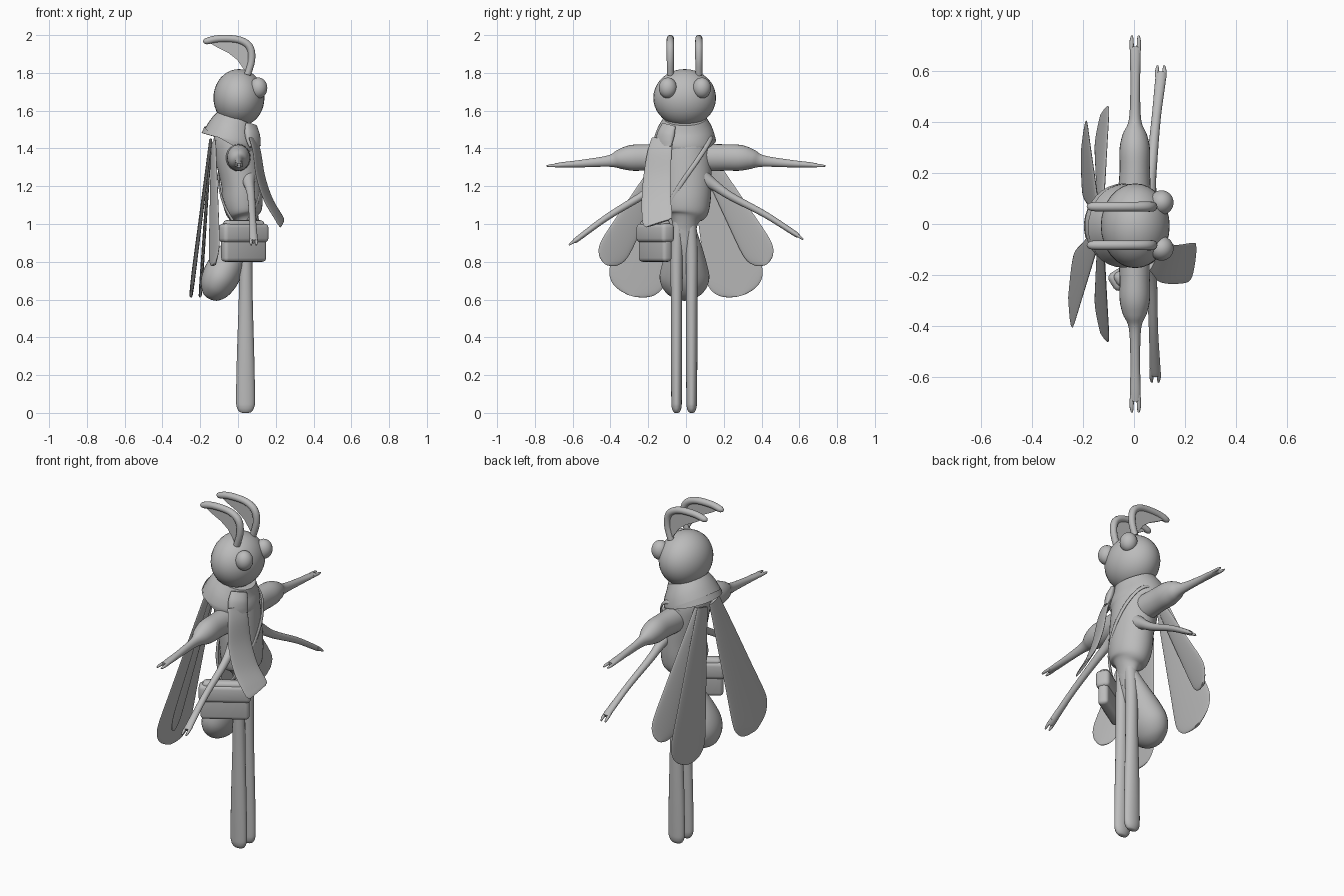
import bpy, bmesh, math
from mathutils import Vector, Matrix

grey = bpy.data.materials.new("plain grey")
grey.diffuse_color = (0.5, 0.5, 0.5, 1)


def finish(name, bm, angle=50):
    bmesh.ops.recalc_face_normals(bm, faces=bm.faces)
    me = bpy.data.meshes.new(name)
    bm.to_mesh(me)
    bm.free()
    me.materials.append(grey)
    ob = bpy.data.objects.new(name, me)
    bpy.context.collection.objects.link(ob)
    bpy.ops.object.select_all(action='DESELECT')
    ob.select_set(True)
    bpy.context.view_layer.objects.active = ob
    bpy.ops.object.shade_smooth_by_angle(angle=math.radians(angle))
    return ob


def spline(a, b, c, d, t):
    return 0.5 * (2*b + (c-a)*t + (2*a-5*b+4*c-d)*t*t + (3*b-a-3*c+d)*t**3)


def loft(name, pts, side, seg=24, steps=5):
    """Smooth body through (x, y, z, radius along side, radius across)."""
    n, dense = len(pts), []
    for i in range(n - 1):
        q = [pts[max(i-1, 0)], pts[i], pts[i+1], pts[min(i+2, n-1)]]
        for k in range(steps):
            dense.append([spline(*v, k/steps) for v in zip(*q)])
    dense.append(list(pts[-1]))
    bm, rings = bmesh.new(), []
    for i, p in enumerate(dense):
        c = Vector(p[:3])
        t = (Vector(dense[min(i+1, len(dense)-1)][:3]) - Vector(dense[max(i-1, 0)][:3])).normalized()
        s = Vector(side)
        s = (s - t * s.dot(t)).normalized()
        o = t.cross(s)
        ra, rb = max(p[3], .001), max(p[4], .001)
        rings.append([bm.verts.new(c + s*ra*math.cos(a) + o*rb*math.sin(a))
                      for a in (2*math.pi*j/seg for j in range(seg))])
    for r0, r1 in zip(rings, rings[1:]):
        for j in range(seg):
            k = (j+1) % seg
            bm.faces.new((r0[j], r0[k], r1[k], r1[j]))
    bm.faces.new(rings[0])
    bm.faces.new(rings[-1])
    return finish(name, bm)


def ball(name, loc, rad):
    bm = bmesh.new()
    bmesh.ops.create_uvsphere(bm, u_segments=32, v_segments=20, radius=1)
    bmesh.ops.scale(bm, vec=rad, verts=bm.verts)
    bmesh.ops.translate(bm, vec=loc, verts=bm.verts)
    return finish(name, bm)


def box(name, centre, size, bevel, turn):
    bm = bmesh.new()
    bmesh.ops.create_cube(bm, size=1)
    bmesh.ops.scale(bm, vec=size, verts=bm.verts)
    bmesh.ops.bevel(bm, geom=bm.edges[:], offset=bevel, segments=3, profile=0.5, affect='EDGES')
    bm.transform(Matrix.Translation(centre) @ Matrix.Rotation(math.radians(turn), 4, 'Z'))
    return finish(name, bm)


X, Y = (1, 0, 0), (0, 1, 0)

# head, eyes
ball("head", (0.005, -0.007, 1.668), (0.135, 0.166, 0.152))
for s in (-1, 1):
    ball("eye", (0.108, s*0.09 - 0.006, 1.72), (0.047, 0.048, 0.055))

# antennae: curled stalk with a thin web inside the curl
stalk = [(.05, 1.79), (.072, 1.87), (.06, 1.94), (0, 1.976), (-.1, 1.981), (-.165, 1.968), (-.183, 1.962)]
inner = [(-.11, 1.935), (-.05, 1.905), (-.005, 1.87), (.03, 1.82)]
for y in (-0.083, 0.068):
    loft("antenna", [(x, y, z, r, r) for (x, z), r in
                     zip(stalk, (.018, .019, .02, .019, .019, .017, .006))], Y, 16)
    bm = bmesh.new()
    f = bm.faces.new([bm.verts.new((x, y - .004, z)) for x, z in stalk[:-1] + inner])
    ext = bmesh.ops.extrude_face_region(bm, geom=[f])
    bmesh.ops.translate(bm, vec=(0, .008, 0), verts=[v for v in ext["geom"] if isinstance(v, bmesh.types.BMVert)])
    finish("antenna_web", bm, 30)

# torso
loft("torso", [(-.01, 0, 1.52, .08, .09), (-.015, 0, 1.45, .115, .125), (-.003, 0, 1.36, .118, .135),
               (.018, 0, 1.22, .108, .135), (.025, 0, 1.12, .106, .13), (.032, 0, 1.055, .092, .115),
               (.038, -.004, 1.02, .062, .075), (.04, -.008, .97, .042, .062), (.04, -.01, .9, .03, .05)], X, 32)

# abdomen
loft("abdomen", [(.05, -.01, 1.03, .05, .04), (.03, -.01, .96, .068, .05), (-.005, -.008, .88, .092, .07),
                 (-.055, -.008, .79, .118, .094), (-.095, -.008, .715, .132, .097), (-.125, -.008, .655, .11, .08),
                 (-.146, -.008, .615, .06, .045), (-.152, -.008, .603, .015, .012)], Y, 32)

# legs
for y in (-.05, .03):
    loft("leg", [(.045, y*.8, 1.02, .035, .03), (.043, y, .85, .033, .032), (.041, y, .6, .037, .03),
                 (.04, y, .3, .046, .03), (.04, y, .08, .05, .028), (.04, y, .03, .046, .026),
                 (.04, y, .006, .032, .017), (.04, y, 0, .015, .008)], X, 20)

for s in (-1, 1):
    # upper arm with puffed sleeve and forked hand
    loft("upper_arm", [(0, s*.05, 1.35, .07, .075), (.003, s*.2, 1.352, .06, .07), (.003, s*.29, 1.35, .06, .068),
                       (.003, s*.35, 1.343, .048, .052), (.004, s*.41, 1.333, .024, .03),
                       (.005, s*.55, 1.32, .019, .02), (.005, s*.65, 1.313, .021, .015),
                       (.005, s*.695, 1.31, .018, .011)], X)
    for d in (-.013, .013):
        loft("upper_finger", [(.005+d, s*.67, 1.311, .008, .01), (.005+d*1.1, s*.715, 1.309, .008, .008),
                              (.005+d, s*.738, 1.307, .004, .004)], X, 10)
    # lower arm, thin and slanting down
    tx, tz = (.105, .93) if s > 0 else (.083, .9)
    loft("lower_arm", [(.05, s*.08, 1.25, .045, .045), (.06, s*.15, 1.205, .027, .028),
                       (.07, s*.24, 1.145, .021, .021), ((.07+tx)/2, s*.42, (1.145+tz)/2+.012, .018, .017),
                       (tx, s*.575, tz+.02, .021, .014), (tx, s*.59, tz+.01, .016, .01)], X, 16)
    for d in (-.013, .013):
        loft("lower_finger", [(tx+d, s*.565, tz+.026, .008, .01), (tx+d*1.1, s*.6, tz+.003, .008, .008),
                              (tx+d, s*.62, tz-.012, .004, .004)], X, 10)

    # wings: flat paddles, narrow at the root
    def wing(name, root, tip, side, widths):
        a, b = Vector(root), Vector(tip)
        loft(name, [(*a.lerp(b, u), w, .008) for u, w in widths], side, 24)

    wing("fore_wing", (-.13, s*.06, 1.43), (-.125, s*.425, .785), (.33, s*.86, .5),
         [(0, .035), (.3, .055), (.6, .074), (.82, .087), (.91, .082), (.965, .058), (.99, .03), (1, .008)])
    wing("hind_wing", (-.145, s*.055, 1.44), (-.25 if s < 0 else -.2, s*.288, .62),
         (-.02 if s < 0 else .05, s*.96, .276),
         [(0, .045), (.3, .085), (.6, .122), (.82, .15), (.9, .147), (.955, .118), (.985, .075), (1, .025)])

# scarf: collar, knot, hanging tail
loft("scarf_collar", [(-.005, -.005, 1.56, .105, .112), (-.026, -.005, 1.505, .132, .146),
                      (-.04, -.006, 1.447, .155, .164), (-.042, -.006, 1.44, .15, .158),
                      (-.043, -.006, 1.437, .11, .12)], X, 32, 3)
loft("scarf_knot", [(.07, -.09, 1.525, .045, .015), (.075, -.105, 1.48, .055, .026),
                    (.082, -.115, 1.44, .055, .022), (.09, -.12, 1.41, .05, .012)], (.6, .8, 0))
loft("scarf_tail", [(.08, -.125, 1.45, .06, .01), (.1, -.14, 1.38, .067, .009), (.12, -.153, 1.25, .076, .009),
                    (.16, -.158, 1.13, .08, .009), (.212, -.153, 1.04, .082, .008),
                    (.228, -.15, 1.013, .078, .008), (.234, -.148, 1.003, .066, .007)], (.3, .95, 0))

# satchel turned towards the front right: body, flap, lid
box("satchel_body", (.03, -.163, .895), (.262, .058, .19), .02, 32)
box("satchel_flap", (.03, -.163, .952), (.28, .078, .1), .022, 32)
box("satchel_lid", (.03, -.163, .99), (.24, .058, .06), .02, 32)

# shoulder strap looping round the torso
loop = zip(range(-75, 256, 33), (1.0, 1.1, 1.22, 1.33, 1.42, 1.46, 1.42, 1.34, 1.22, 1.1, 1.0))
loft("strap", [(.012 + .114*math.cos(math.radians(a)), .136*math.sin(math.radians(a)), z, .012, .006)
               for a, z in loop], (0, .6, -.8), 12)
